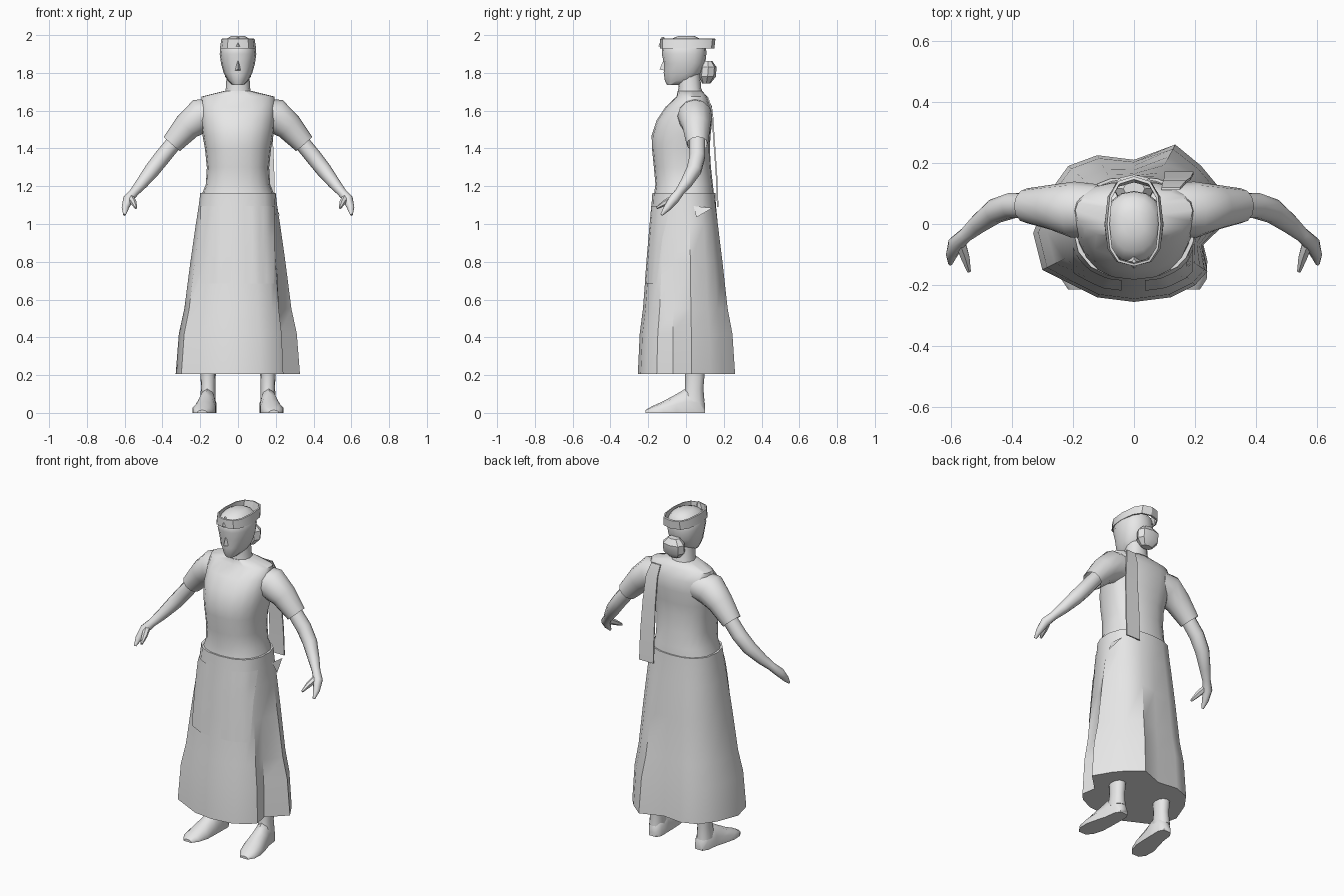
import bpy, bmesh, math
from mathutils import Vector

if "Cube" in bpy.data.objects:
    bpy.data.objects.remove(bpy.data.objects["Cube"])

grey = bpy.data.materials.new("plain_grey")
grey.diffuse_color = (0.8, 0.8, 0.8, 1)
grey.use_nodes = True
grey.node_tree.nodes["Principled BSDF"].inputs["Base Color"].default_value = grey.diffuse_color


def finish(name, bm, mirror=False, angle=50):
    bmesh.ops.recalc_face_normals(bm, faces=bm.faces[:])
    me = bpy.data.meshes.new(name)
    bm.to_mesh(me)
    bm.free()
    me.materials.append(grey)
    ob = bpy.data.objects.new(name, me)
    bpy.context.collection.objects.link(ob)
    bpy.ops.object.select_all(action='DESELECT')
    ob.select_set(True)
    bpy.context.view_layer.objects.active = ob
    bpy.ops.object.shade_smooth_by_angle(angle=math.radians(angle))
    if mirror:
        m = ob.modifiers.new("Mirror", 'MIRROR')
        m.use_mirror_merge = False
    return ob


def loft(name, rings, caps=(True, True), mirror=False, angle=50):
    bm = bmesh.new()
    loops = [[bm.verts.new(p) for p in r] for r in rings]
    n = len(loops[0])
    for a, b in zip(loops, loops[1:]):
        for i in range(n):
            j = (i + 1) % n
            bm.faces.new((a[i], a[j], b[j], b[i]))
    for use, loop in zip(caps, (loops[0], loops[-1])):
        if use:
            bm.faces.new(loop)
    return finish(name, bm, mirror, angle)


def egg(z, rx, yf, yb, cy=None, cx=0, n=16, p=0.9):
    """Horizontal ring with separate front and back depths."""
    cy = (yf + yb) / 2 if cy is None else cy
    pts = []
    for i in range(n):
        c, s = math.cos(math.tau * i / n), math.sin(math.tau * i / n)
        x = math.copysign(abs(c) ** p, c) * rx
        y = math.copysign(abs(s) ** p, s) * ((yb - cy) if s > 0 else (cy - yf))
        pts.append((cx + x, cy + y, z))
    return pts


def tube(name, path, n=10, caps=(True, True), wide=1.0):
    """Tube through (x, y, z, radius) stations, mirrored to both sides."""
    pts = [Vector(p[:3]) for p in path]
    rings = []
    for i, p in enumerate(pts):
        d = (pts[min(i + 1, len(pts) - 1)] - pts[max(i - 1, 0)]).normalized()
        u = d.cross(Vector((0, 1, 0))).normalized()
        v = u.cross(d)
        r = path[i][3]
        rings.append([p + r * (u * math.cos(a) + v * math.sin(a) * wide)
                      for a in (math.tau * k / n for k in range(n))])
    return loft(name, rings, caps, mirror=True)


# skirt: oval waist blending into a folded hem
hem = [(0, -.255), (.12, -.24), (.2, -.2), (.24, -.155), (.225, -.07), (.328, .03),
       (.27, .13), (.22, .19), (.135, .26), (0, .21), (-.12, .225), (-.215, .19),
       (-.28, .1), (-.33, -.03), (-.3, -.15), (-.2, -.2), (-.12, -.24)]


def waist_point(x, y):
    a = math.atan2(y, x)
    c, s = math.cos(a), math.sin(a)
    ry = .155 if s > 0 else .178
    k = ((abs(c) / .2) ** 2.4 + (abs(s) / ry) ** 2.4) ** (-1 / 2.4)
    return k * c, k * s


rings = []
for z, t in ((.205, 1), (.42, .87), (.55, .65), (.8, .4), (1.0, .18), (1.1, .06), (1.165, 0)):
    ring = []
    for x, y in hem:
        wx, wy = waist_point(x, y)
        ring.append((wx + (x - wx) * t, wy + (y - wy) * t, z))
    rings.append(ring)
skirt = loft("skirt", rings, angle=40)

# front apron panels laid on the skirt
for side, x0, x1 in (("left", -.195, -.04), ("right", .035, .188)):
    bm = bmesh.new()
    bmesh.ops.create_grid(bm, x_segments=8, y_segments=10, size=.5)
    for v in bm.verts:
        v.co = ((x0 + x1) / 2 + v.co.x * (x1 - x0), -.5, .89 + v.co.y * .41)
    ob = finish("apron_panel_" + side, bm)
    w = ob.modifiers.new("Lay", 'SHRINKWRAP')
    w.target = skirt
    w.wrap_method = 'PROJECT'
    w.use_project_y = True
    w.wrap_mode = 'ABOVE_SURFACE'
    w.offset = .005

# bodice: waist up to the neckline
loft("bodice", [egg(z, rx, f, b, cy, n=20, p=.85) for z, rx, f, b, cy in (
    (1.1, .196, -.175, .15, 0), (1.165, .188, -.168, .147, 0), (1.21, .17, -.162, .142, 0),
    (1.3, .165, -.17, .132, 0), (1.4, .175, -.18, .126, 0), (1.47, .188, -.182, .13, .02),
    (1.55, .198, -.155, .14, .03), (1.62, .2, -.108, .138, .04), (1.675, .192, -.05, .112, .045),
    (1.705, .07, -.045, .085, .03))])

# neck
loft("neck", [egg(z, rx, f, b, n=12) for z, rx, f, b in (
    (1.67, .075, -.05, .1), (1.72, .064, -.04, .08), (1.8, .06, -.045, .075))])

# head
loft("head", [egg(z, rx, f, b, 0 if b > .02 else None, n=16) for z, rx, f, b in (
    (1.735, .028, -.1, -.03), (1.76, .055, -.112, .035), (1.8, .076, -.118, .08),
    (1.85, .09, -.116, .102), (1.9, .097, -.128, .108), (1.945, .092, -.125, .106),
    (1.975, .072, -.09, .085), (1.995, .035, -.04, .045))], angle=60)

# nose
bm = bmesh.new()
nose = [bm.verts.new(p) for p in ((0, -.112, 1.885), (-.018, -.108, 1.812), (.018, -.108, 1.812),
                                  (0, -.14, 1.818))]
for f in ((0, 1, 3), (0, 3, 2), (1, 2, 3)):
    bm.faces.new([nose[i] for i in f])
finish("nose", bm)

# headband standing clear at the back
loft("headband", [egg(z, rx, f, b, 0, n=12, p=.75) for z, rx, f, b in (
    (1.93, .09, -.132, .14), (1.93, .096, -.138, .15), (1.98, .088, -.138, .156),
    (1.982, .08, -.13, .146), (1.932, .085, -.128, .136))], caps=(False, False), angle=30)

# front knot
bm = bmesh.new()
bmesh.ops.create_cone(bm, segments=4, radius1=.024, radius2=.006, depth=.05, cap_ends=True)
for v in bm.verts:
    v.co += Vector((0, -.122, 1.965))
finish("headband_knot", bm, angle=20)

# hair bun
loft("hair_bun", [egg(z, rx, f, b, n=8) for z, rx, f, b in (
    (1.745, .035, .085, .13), (1.78, .068, .07, .158), (1.83, .068, .075, .162),
    (1.862, .035, .09, .14))], angle=35)

# sleeves, arms, thumbs
tube("sleeve", [(.12, .045, 1.58, .085), (.2, .047, 1.572, .092), (.27, .055, 1.515, .074),
                (.35, .06, 1.424, .057)], n=12, caps=(True, False))
tube("sleeve_lining", [(.27, .055, 1.515, .068), (.348, .06, 1.426, .053)], n=12, caps=(True, False))
tube("arm", [(.29, .06, 1.49, .042), (.4, .06, 1.355, .043), (.455, .042, 1.285, .041),
             (.51, 0, 1.215, .032), (.55, -.035, 1.168, .024), (.583, -.065, 1.13, .027),
             (.597, -.1, 1.085, .019), (.601, -.13, 1.048, .007)])
tube("thumb", [(.572, -.05, 1.145, .02), (.552, -.11, 1.112, .016), (.54, -.155, 1.085, .007)], n=6)

# hanging back sash
loft("back_sash", [[(x0, y - .004, z), (x1, y - .004, z), (x1, y + .004, z), (x0, y + .004, z)]
                   for x0, x1, y, z in ((.1, .195, .168, 1.09), (.1, .193, .162, 1.25),
                                        (.1, .185, .148, 1.45), (.095, .17, .138, 1.6),
                                        (.09, .15, .115, 1.67))], angle=30)

# loose sash end at the hip
bm = bmesh.new()
bm.faces.new([bm.verts.new(p) for p in ((.2, .04, 1.095), (.225, .055, 1.035), (.2, .14, 1.085))])
finish("sash_end", bm)

# legs
loft("leg", [egg(z, rx, f, b, cx=x, n=12) for z, rx, f, b, x in (
    (.06, .042, -.02, .098, .16), (.13, .038, -.005, .092, .158), (.22, .041, -.005, .1, .158),
    (.4, .055, -.03, .11, .15))], mirror=True)

# feet: sections from heel to toe (y, height, half width, centre x)
rings = []
for y, h, w, x in ((.1, .05, .025, .155), (.07, .12, .042, .157), (0, .13, .046, .162),
                   (-.05, .1, .053, .17), (-.12, .062, .06, .18), (-.18, .035, .05, .188),
                   (-.215, .015, .025, .19)):
    rings.append([(x - w, y, 0), (x + w, y, 0), (x + w, y, h * .45), (x + w * .6, y, h * .85),
                  (x, y, h), (x - w * .6, y, h * .85), (x - w, y, h * .45)])
loft("foot", rings, mirror=True)
